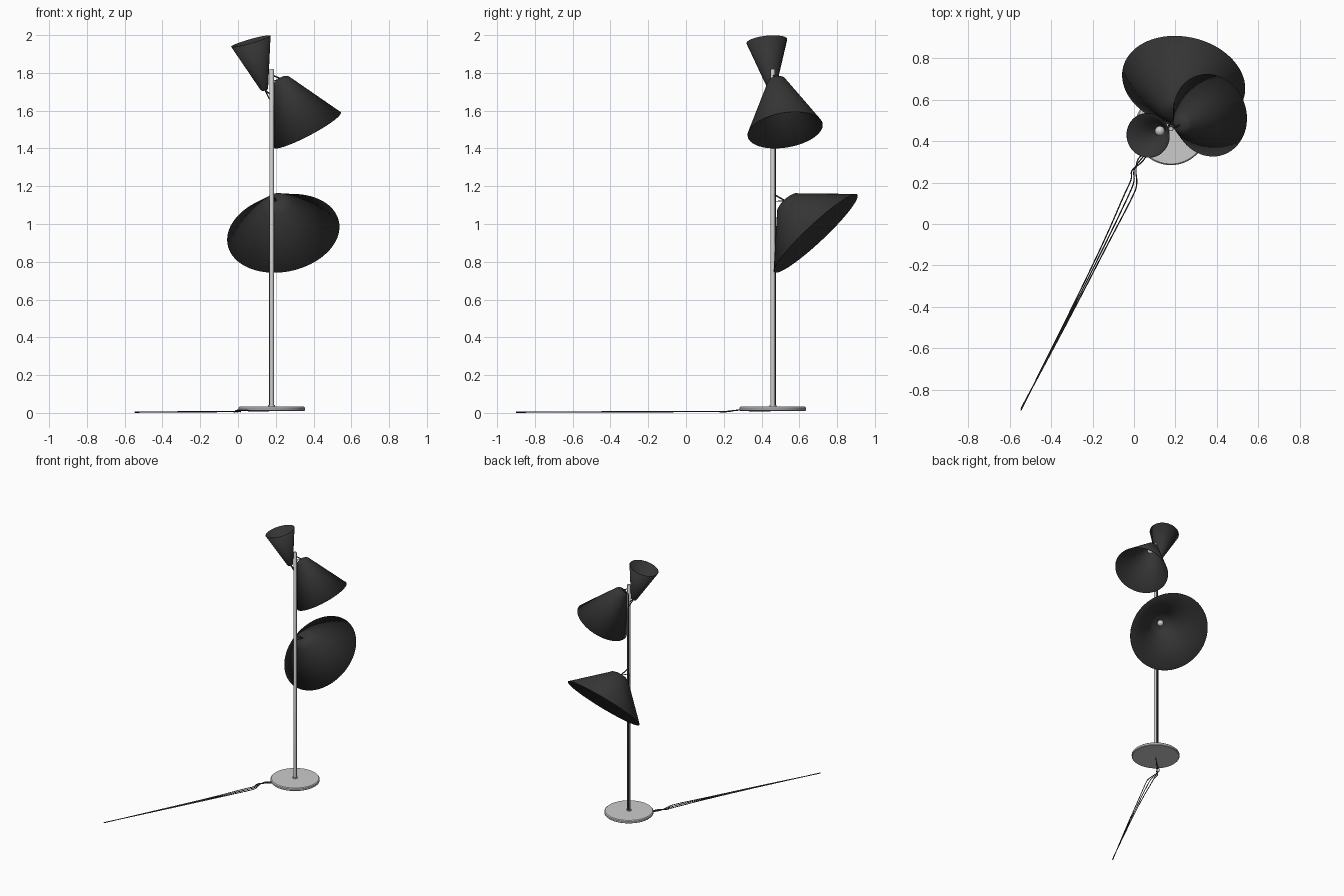
import bpy, bmesh, math
from mathutils import Vector

if "Cube" in bpy.data.objects:
    bpy.data.objects.remove(bpy.data.objects["Cube"])

PX, PY = 0.178, 0.46          # pole axis

black = bpy.data.materials.new("black_metal")
black.diffuse_color = (0.035, 0.035, 0.035, 1)
black.use_nodes = True
black.node_tree.nodes["Principled BSDF"].inputs["Base Color"].default_value = black.diffuse_color


def smooth(ob, angle=40):
    bpy.ops.object.select_all(action='DESELECT')
    ob.select_set(True)
    bpy.context.view_layer.objects.active = ob
    bpy.ops.object.shade_smooth_by_angle(angle=math.radians(angle))


def lathe(name, profile, origin, axis=(0, 0, 1), seg=64, mat=None, thick=0):
    """Spin (radius, height) points round an axis through origin."""
    bm = bmesh.new()
    vs = [bm.verts.new((r, 0, h)) for r, h in profile]
    es = [bm.edges.new(p) for p in zip(vs, vs[1:])]
    bmesh.ops.spin(bm, geom=vs + es, axis=(0, 0, 1), cent=(0, 0, 0),
                   angle=2 * math.pi, steps=seg)
    bmesh.ops.remove_doubles(bm, verts=bm.verts, dist=1e-5)
    bmesh.ops.recalc_face_normals(bm, faces=bm.faces)
    me = bpy.data.meshes.new(name)
    bm.to_mesh(me)
    bm.free()
    ob = bpy.data.objects.new(name, me)
    bpy.context.collection.objects.link(ob)
    ob.location = origin
    ob.rotation_euler = Vector(axis).to_track_quat('Z', 'Y').to_euler()
    if mat:
        me.materials.append(mat)
    smooth(ob)
    if thick:
        m = ob.modifiers.new("thickness", 'SOLIDIFY')
        m.thickness = thick
        m.offset = 0
    return ob


def tube(name, pts, r, mat=None, kind='POLY'):
    cu = bpy.data.curves.new(name, 'CURVE')
    cu.dimensions = '3D'
    cu.bevel_depth = r
    cu.bevel_resolution = 2
    cu.use_fill_caps = True
    sp = cu.splines.new(kind)
    sp.points.add(len(pts) - 1)
    for p, co in zip(sp.points, pts):
        p.co = (*co, 1)
    if kind == 'NURBS':
        sp.order_u = 3
        sp.use_endpoint_u = True
        sp.resolution_u = 6
    if mat:
        cu.materials.append(mat)
    ob = bpy.data.objects.new(name, cu)
    bpy.context.collection.objects.link(ob)
    return ob


# base disc and pole
lathe("base", [(0, 0.010), (0.172, 0.010), (0.176, 0.014), (0.176, 0.027),
               (0.170, 0.033), (0, 0.035)], (PX, PY, 0))
lathe("pole", [(0, 0.03), (0.012, 0.03), (0.012, 1.818), (0.010, 1.821),
               (0, 1.821)], (PX, PY, 0), seg=32)
lathe("pole_collar", [(0, 0.03), (0.018, 0.03), (0.018, 0.042), (0, 0.042)],
      (PX, PY, 0), seg=32)

# shades: rim centre, direction tip->rim, rim radius, shoulder (r, h), tip h,
# bulb height above the rim, pole attachment height
shades = {
    "lower": ((0.24, 0.687, 0.95), (0.156, 0.674, -0.72), 0.30, (0.080, 0.215), 0.243, 0.20, 1.16),
    "middle": ((0.367, 0.525, 1.497), (0.46, 0.15, -0.875), 0.20, (0.050, 0.290), 0.315, 0.26, 1.79),
    "upper": ((0.068, 0.428, 1.968), (-0.27, -0.10, 0.957), 0.107, (0.020, 0.262), 0.272, 0.21, 1.68),
}
for i, (name, (rim, axis, R, (sr, sh), tip, bulb, za)) in enumerate(shades.items()):
    rim, axis = Vector(rim), Vector(axis).normalized()
    d = tip - sh
    prof = [(R, 0), (sr, sh), (sr * 0.85, sh + d * 0.5),
            (sr * 0.5, sh + d * 0.85), (0, tip)]
    lathe(name + "_shade", prof, rim, -axis, seg=72, mat=black, thick=0.003)
    # bulb and socket inside the shade
    c = rim - axis * bulb
    lathe(name + "_bulb", [(0.024 * math.sin(math.pi * k / 12),
                            -0.024 * math.cos(math.pi * k / 12)) for k in range(13)],
          c, axis, seg=24)
    lathe(name + "_socket", [(0, 0), (0.012, 0), (0.012, tip - bulb), (0, tip - bulb)],
          c, -axis, seg=20, mat=black)
    # thin bracket and cord running down the back of the pole
    top = rim - axis * (tip - 0.004)
    tube(name + "_bracket", [top, (PX, PY, za)], 0.004, black)
    a = PX - 0.012 + 0.006 * i
    tube(name + "_pole_cord", [top, (a, PY + 0.012, za - 0.04),
                               (a, PY + 0.014, za - 0.10), (a, PY + 0.014, 0.03)],
         0.003, black)
    # floor cord fanning slightly before it converges at the plug end
    s = (i - 1) * 0.012
    tube(name + "_floor_cord",
         [(PX, PY, 0.012), (0.07, 0.35, 0.009), (0.03 - s, 0.31 + s, 0.016),
          (-0.005 + s, 0.26, 0.014), (0.004 + s, 0.21 - s, 0.005),
          (-0.02 + s * 2, 0.15, 0.008), (-0.13 + s, -0.08, 0.006),
          (-0.33 + s * 0.5, -0.48, 0.006), (-0.545 + s * 0.1, -0.90 + 0.006 * i, 0.0035)],
         0.003, black, 'NURBS')
